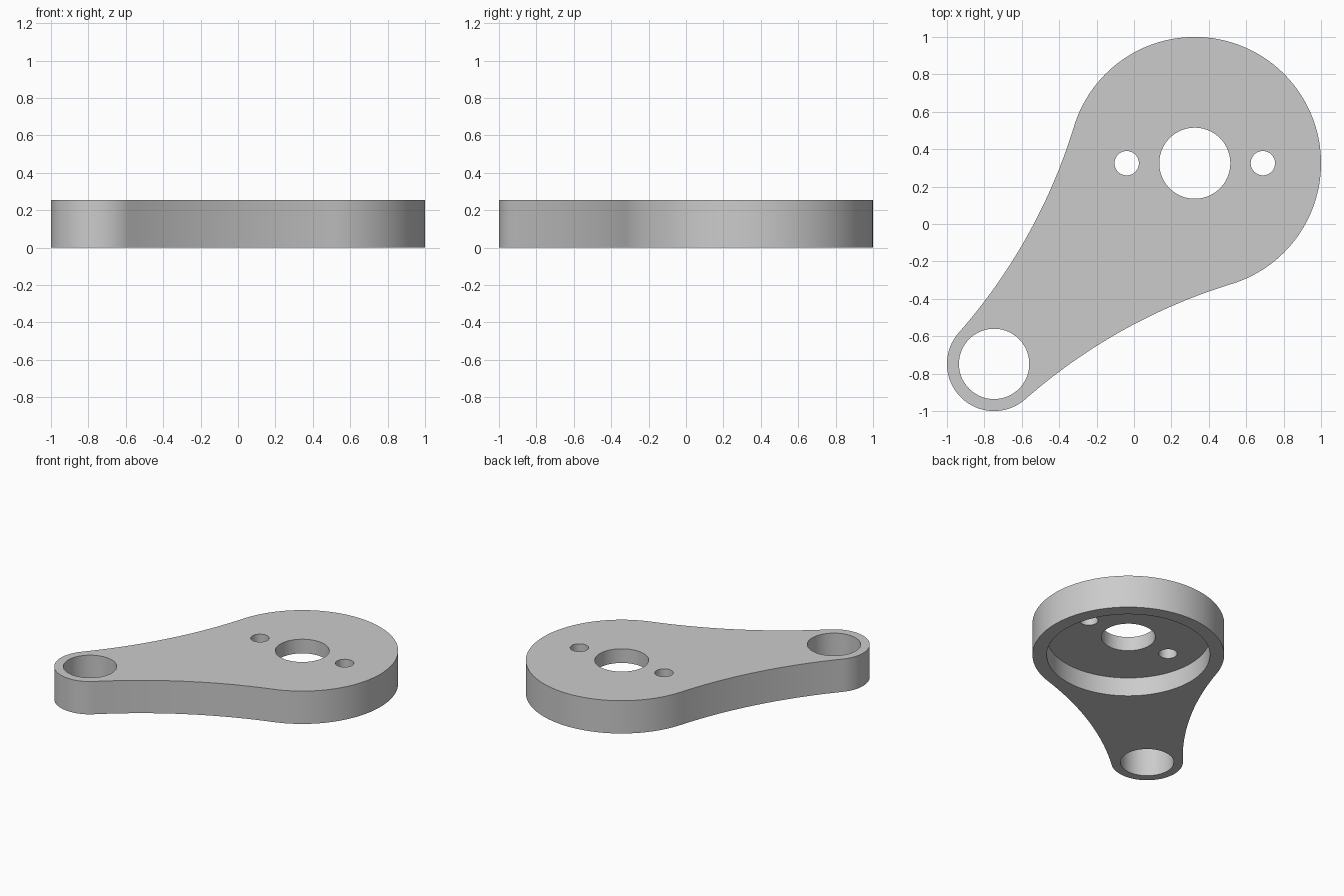
import bpy
import bmesh
from math import cos, sin, atan2, pi, sqrt, radians
from mathutils import Vector

cube = bpy.data.objects.get("Cube")
if cube:
    bpy.data.objects.remove(cube)

HEIGHT = 0.255
FLOOR = 0.145            # underside of the plate inside the recess
BIG, BIG_R = Vector((0.325, 0.325)), 0.675
SMALL, SMALL_R = Vector((-0.748, -0.748)), 0.252
WAIST_R = 3.0            # radius of the concave sides

grey = bpy.data.materials.new("plain grey")
grey.use_nodes = True
grey.diffuse_color = (0.6, 0.6, 0.6, 1)
grey.node_tree.nodes["Principled BSDF"].inputs["Base Color"].default_value = (0.6, 0.6, 0.6, 1)


def arc(centre, radius, start, end, steps):
    angles = [start + (end - start) * i / steps for i in range(steps + 1)]
    return [centre + radius * Vector((cos(a), sin(a))) for a in angles]


def prism(name, points, z0, z1):
    """Extrude a closed flat outline from z0 to z1."""
    bm = bmesh.new()
    face = bm.faces.new([bm.verts.new((p.x, p.y, z0)) for p in points])
    top = bmesh.ops.extrude_face_region(bm, geom=[face])["geom"]
    moved = [v for v in top if isinstance(v, bmesh.types.BMVert)]
    bmesh.ops.translate(bm, verts=moved, vec=(0, 0, z1 - z0))
    bmesh.ops.recalc_face_normals(bm, faces=bm.faces)
    mesh = bpy.data.meshes.new(name)
    bm.to_mesh(mesh)
    bm.free()
    mesh.materials.append(grey)
    obj = bpy.data.objects.new(name, mesh)
    bpy.context.collection.objects.link(obj)
    return obj


# Outline: two round ends joined by concave arcs tangent to both
axis = (BIG - SMALL).normalized()
side = Vector((-axis.y, axis.x))
length = (BIG - SMALL).length
near, far = SMALL_R + WAIST_R, BIG_R + WAIST_R
along = (length ** 2 + near ** 2 - far ** 2) / (2 * length)
across = sqrt(near ** 2 - along ** 2)
tilt = pi / 4
small_angle = atan2(across, along)
big_angle = atan2(across, along - length)

waist = SMALL + axis * along + side * across
left_side = arc(waist, WAIST_R, tilt + big_angle - pi, tilt + small_angle - pi, 32)
right_side = [p - 2 * side * (p - SMALL).dot(side) for p in reversed(left_side)]
big_end = arc(BIG, BIG_R, tilt - big_angle, tilt + big_angle, 96)
small_end = arc(SMALL, SMALL_R, tilt + small_angle, tilt + 2 * pi - small_angle, 48)
outline = big_end[:-1] + left_side[:-1] + small_end[:-1] + right_side[:-1]
arm = prism("lever_arm", outline, 0, HEIGHT)

# Underside recess, hub bore, two bolt holes and the end bore
bolt = Vector((0.364, 0))
cuts = [
    ("recess", BIG, 0.575, FLOOR),
    ("hub_bore", BIG, 0.19, 1),
    ("bolt_hole_left", BIG + bolt, 0.065, 1),
    ("bolt_hole_right", BIG - bolt, 0.065, 1),
    ("end_bore", SMALL, 0.188, 1),
]
bpy.context.view_layer.objects.active = arm
for name, centre, radius, top in cuts:
    cutter = prism(name + "_cutter", arc(centre, radius, 0, 2 * pi, 72)[:-1], -0.5, top)
    cutter.hide_render = True
    cut = arm.modifiers.new(name, "BOOLEAN")
    cut.operation = "DIFFERENCE"
    cut.solver = "EXACT"
    cut.object = cutter
    bpy.ops.object.modifier_apply(modifier=cut.name)
    bpy.data.objects.remove(cutter)

bpy.ops.object.select_all(action="DESELECT")
arm.select_set(True)
bpy.ops.object.shade_smooth_by_angle(angle=radians(30))
